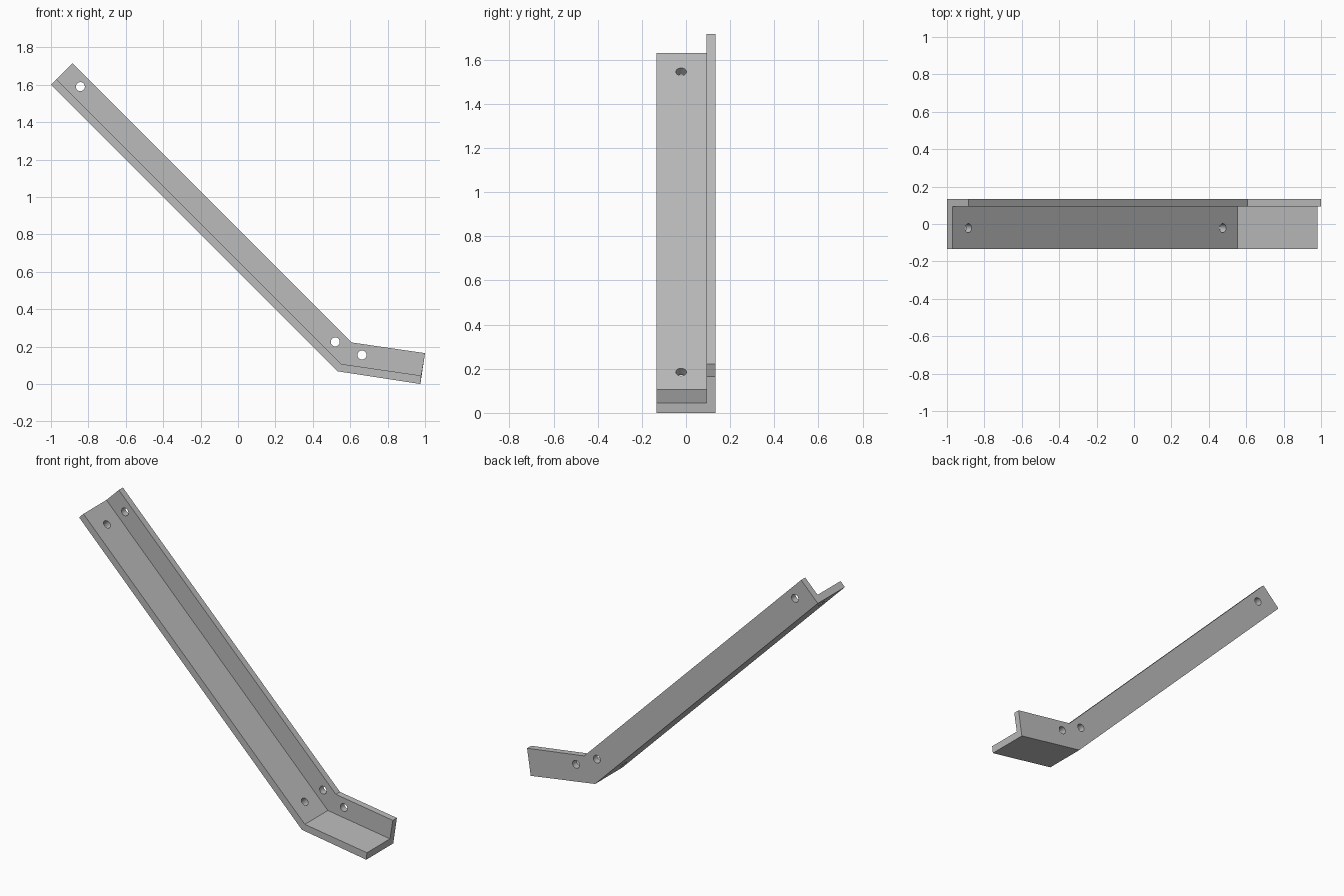
import bpy, bmesh
from mathutils import Vector, Matrix

cube = bpy.data.objects.get("Cube")
if cube:
    bpy.data.objects.remove(cube, do_unlink=True)

steel = bpy.data.materials.new("plain_grey")
steel.use_nodes = True
GREY = (0.5, 0.5, 0.5, 1)
steel.diffuse_color = GREY
steel.node_tree.nodes["Principled BSDF"].inputs["Base Color"].default_value = GREY

FRONT, WEB, BACK = -0.133, 0.093, 0.133
HOLE_RADIUS = 0.024

# Stations along the bend: outer, inner and top edge as (x, z)
stations = [
    ((-1.0, 1.6), (-0.97, 1.63), (-0.885, 1.715)),
    ((0.532, 0.068), (0.553, 0.107), (0.608, 0.222)),
    ((0.975, 0.0), (0.98, 0.045), (1.0, 0.165)),
]


def make_object(name, bm):
    bmesh.ops.recalc_face_normals(bm, faces=bm.faces[:])
    mesh = bpy.data.meshes.new(name)
    bm.to_mesh(mesh)
    bm.free()
    mesh.materials.append(steel)
    obj = bpy.data.objects.new(name, mesh)
    bpy.context.collection.objects.link(obj)
    return obj


# L-section swept through the stations
bm = bmesh.new()
rings = []
for outer, inner, top in stations:
    section = [(outer, FRONT), (outer, BACK), (top, BACK),
               (top, WEB), (inner, WEB), (inner, FRONT)]
    rings.append([bm.verts.new((p[0], y, p[1])) for p, y in section])
for a, b in zip(rings, rings[1:]):
    for i in range(len(a)):
        j = (i + 1) % len(a)
        bm.faces.new((a[i], a[j], b[j], b[i]))
bm.faces.new(rings[0])
bm.faces.new(rings[-1])
bracket = make_object("angle_bracket", bm)

# Bolt hole cutters: three through the web, two through the flange
across, slanted = Vector((0, 1, 0)), Vector((1, 0, 1))
web_mid = (WEB + BACK) / 2
holes = [((x, web_mid, z), across)
         for x, z in ((-0.843, 1.59), (0.52, 0.225), (0.663, 0.155))]
holes += [((x, -0.022, 0.63 - x), slanted) for x in (-0.9, 0.46)]
bm = bmesh.new()
for centre, axis in holes:
    turn = axis.to_track_quat("Z", "Y").to_matrix().to_4x4()
    bmesh.ops.create_cone(bm, cap_ends=True, segments=32, depth=0.1,
                          radius1=HOLE_RADIUS, radius2=HOLE_RADIUS,
                          matrix=Matrix.Translation(centre) @ turn)
cutter = make_object("hole_cutter", bm)
cutter.hide_render = True

# Drill the holes
cut = bracket.modifiers.new("bolt_holes", "BOOLEAN")
cut.operation = "DIFFERENCE"
cut.solver = "EXACT"
cut.object = cutter
bpy.context.view_layer.objects.active = bracket
bracket.select_set(True)
bpy.ops.object.modifier_apply(modifier=cut.name)
bpy.data.objects.remove(cutter, do_unlink=True)
bpy.ops.object.shade_smooth_by_angle()
